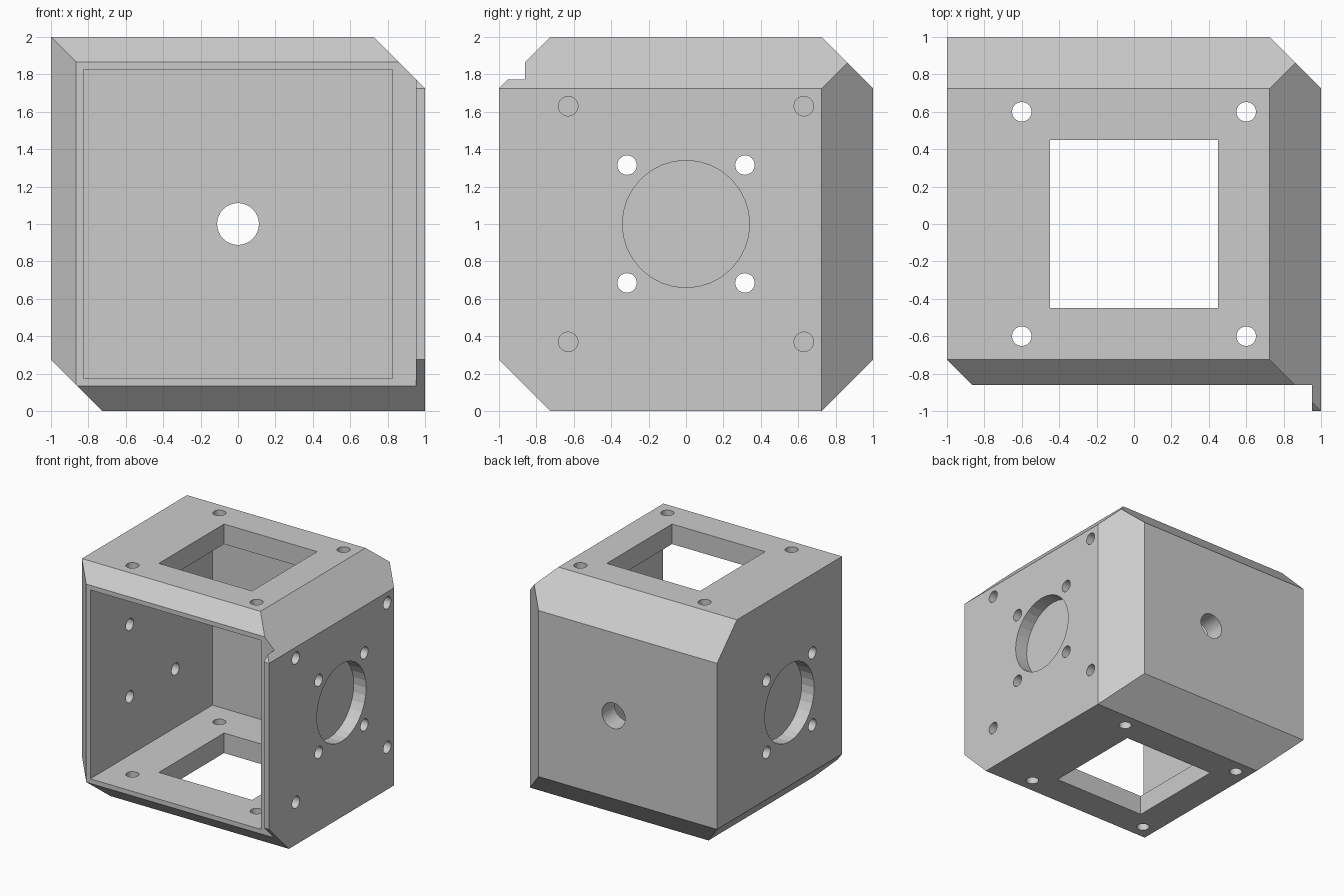
import bpy, bmesh, math
from mathutils import Vector, Matrix

if "Cube" in bpy.data.objects:
    bpy.data.objects.remove(bpy.data.objects["Cube"])

CENTRE = Vector((0, 0, 1))
CHAMFER = 0.275      # bevel width on the outer edges
INNER = 0.825        # half size of the cavity
FRONT = -0.86        # plane of the open front rim
LIP_X = 0.953        # right wall keeps a thin lip beyond the rim


def finish(bm, name):
    bmesh.ops.recalc_face_normals(bm, faces=bm.faces)
    mesh = bpy.data.meshes.new(name)
    bm.to_mesh(mesh)
    bm.free()
    obj = bpy.data.objects.new(name, mesh)
    bpy.context.collection.objects.link(obj)
    return obj


def box(name, lo, hi):
    lo, hi = Vector(lo), Vector(hi)
    bm = bmesh.new()
    m = Matrix.Translation((lo + hi) / 2) @ Matrix.Diagonal((*(hi - lo), 1))
    bmesh.ops.create_cube(bm, size=1, matrix=m)
    return finish(bm, name)


def cylinder(name, axis, radius, start, end, centre):
    """Cylinder along axis 'X', 'Y' or 'Z'; centre is a point on its axis."""
    direction = Vector([float(a == axis) for a in "XYZ"])
    turn = direction.to_track_quat('Z', 'Y').to_matrix().to_4x4()
    place = Matrix.Translation(Vector(centre) + direction * (start + end) / 2)
    bm = bmesh.new()
    bmesh.ops.create_cone(bm, cap_ends=True, segments=32, radius1=radius,
                          radius2=radius, depth=end - start, matrix=place @ turn)
    return finish(bm, name)


def cut(target, cutter):
    mod = target.modifiers.new("cut", 'BOOLEAN')
    mod.operation = 'DIFFERENCE'
    mod.solver = 'EXACT'
    mod.object = cutter
    cutter.hide_render = True
    bpy.context.view_layer.objects.active = target
    bpy.ops.object.modifier_apply(modifier=mod.name)
    bpy.data.objects.remove(cutter)


# Outer block with eight of its twelve edges chamfered
bm = bmesh.new()
bmesh.ops.create_cube(bm, size=2, matrix=Matrix.Translation(CENTRE))
edges = [(1, 0, 1), (-1, 0, -1), (0, 1, 1), (0, -1, 1),
         (0, 1, -1), (0, -1, -1), (1, 1, 0), (-1, -1, 0)]
for e in edges:
    n = Vector(e)
    bevel = bmesh.ops.bisect_plane(
        bm, geom=bm.verts[:] + bm.edges[:] + bm.faces[:], dist=1e-5,
        plane_co=CENTRE + n * (1 - CHAMFER / 2), plane_no=n, clear_outer=True)
    rim = [g for g in bevel["geom_cut"] if isinstance(g, bmesh.types.BMEdge)]
    bmesh.ops.contextual_create(bm, geom=rim)
housing = finish(bm, "housing")

# Open front: rim set back behind the right-hand lip, then the cavity
cut(housing, box("front_recess", (-1.3, -1.3, -0.3), (LIP_X, FRONT, 2.3)))
cut(housing, box("cavity", (-INNER, -1.2, 1 - INNER), (INNER, INNER, 1 + INNER)))

# Square window and four screw holes through top and bottom
cut(housing, box("window", (-0.45, -0.45, -0.5), (0.45, 0.45, 2.5)))
for sx in (-1, 1):
    for sy in (-1, 1):
        cut(housing, cylinder("plate_hole", 'Z', 0.052, -0.5, 2.5,
                              (0.6 * sx, 0.6 * sy, 0)))

# Side walls: inner holes through both, outer holes through the right only
for sy in (-1, 1):
    for sz in (-1, 1):
        cut(housing, cylinder("side_hole", 'X', 0.052, -1.5, 1.5,
                              (0, 0.315 * sy, 1 + 0.315 * sz)))
        cut(housing, cylinder("corner_hole", 'X', 0.052, 0.6, 1.5,
                              (0, 0.63 * sy, 1 + 0.63 * sz)))

# Blind round pockets on the outside of both side walls
POCKET = 0.12
cut(housing, cylinder("right_pocket", 'X', 0.34, 1 - POCKET, 1.5, CENTRE))
cut(housing, cylinder("left_pocket", 'X', 0.34, -1.5, POCKET - 1, CENTRE))

# Cable hole in the back wall
cut(housing, cylinder("back_hole", 'Y', 0.112, 0.5, 1.5, CENTRE))
